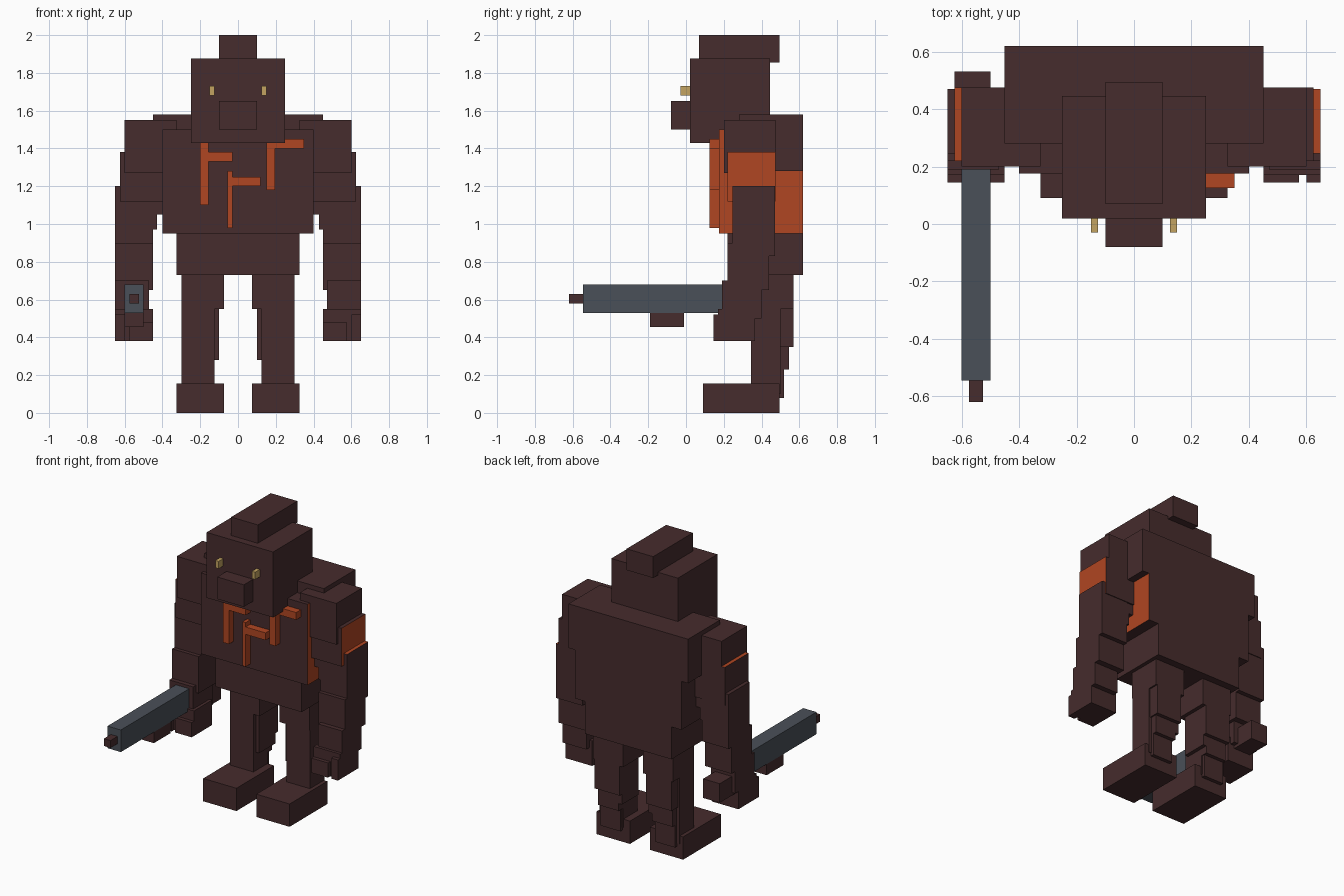
import bpy
import bmesh
from mathutils import Vector

cube = bpy.data.objects.get("Cube")
if cube:
    bpy.data.objects.remove(cube, do_unlink=True)


def material(name, rgb):
    mat = bpy.data.materials.new(name)
    mat.use_nodes = True
    mat.diffuse_color = (*rgb, 1)
    mat.node_tree.nodes["Principled BSDF"].inputs["Base Color"].default_value = (*rgb, 1)
    return mat


BROWN = material("dark_brown", (.061, .025, .026))
ORANGE = material("glowing_orange", (.434, .061, .016))
STEEL = material("gun_steel", (.068, .08, .098))
YELLOW = material("eye_yellow", (.55, .37, .12))
UP, LEFT = Vector((0, 0, 1)), Vector((1, 0, 0))


def block(name, x, y, z, mat=BROWN, glow=None):
    """Box from three ranges; the face pointing along glow is orange."""
    bm = bmesh.new()
    bmesh.ops.create_cube(bm, size=1)
    for v in bm.verts:
        for axis, span in enumerate((x, y, z)):
            v.co[axis] = max(span) if v.co[axis] > 0 else min(span)
    bm.normal_update()
    for f in bm.faces:
        f.material_index = int(glow is not None and f.normal.dot(glow) > .9)
    mesh = bpy.data.meshes.new(name)
    bm.to_mesh(mesh)
    bm.free()
    mesh.materials.append(mat)
    if glow is not None:
        mesh.materials.append(ORANGE)
    obj = bpy.data.objects.new(name, mesh)
    bpy.context.collection.objects.link(obj)
    return obj


def pair(name, x, y, z, mat=BROWN, left_glow=None, right_glow=None):
    """The same box on the left (+x) and right (-x)."""
    block("left_" + name, x, y, z, mat, left_glow)
    block("right_" + name, (-x[0], -x[1]), y, z, mat, right_glow)


# Head
block("head", (-.25, .25), (.02, .445), (1.43, 1.875))
block("crest", (-.1, .1), (.07, .495), (1.855, 2))
block("snout", (-.1, .1), (-.08, .02), (1.5, 1.65))
pair("eye", (.125, .15), (-.03, .02), (1.68, 1.73), YELLOW)

# Torso
block("upper_back", (-.45, .45), (.28, .62), (1.28, 1.58))
block("chest", (-.4, .4), (.175, .62), (.95, 1.5), glow=LEFT)
block("abdomen", (-.325, .325), (.22, .62), (.73, .95))

# Raised glowing cracks on the chest
cracks = [((-.2, -.155), (1.1, 1.45)), ((-.155, -.03), (1.33, 1.38)),
          ((.15, .195), (1.18, 1.45)), ((.195, .35), (1.4, 1.45)),
          ((-.055, -.03), (.98, 1.28)), ((-.03, .12), (1.2, 1.25))]
for i, (x, z) in enumerate(cracks):
    block(f"chest_crack_{i + 1}", x, (.125, .175), z, ORANGE)

# Arms
pair("shoulder", (.325, .6), (.2, .475), (1.27, 1.55))
pair("upper_arm", (.36, .625), (.22, .475), (1.12, 1.38), left_glow=LEFT, right_glow=UP)
pair("elbow", (.4, .6), (.25, .465), (1.05, 1.25))
pair("inner_elbow", (.43, .63), (.25, .465), (.97, 1.11))
pair("forearm", (.45, .65), (.245, .47), (.83, 1.2), left_glow=UP)
pair("lower_forearm", (.45, .65), (.22, .44), (.65, .9))
pair("wrist", (.47, .65), (.19, .4), (.5, .7))
pair("hand", (.45, .65), (.17, .365), (.38, .55))
pair("fingers", (.45, .575), (.145, .2), (.38, .48))
pair("thumb", (.6, .65), (.145, .2), (.38, .52))

# Legs
pair("thigh", (.075, .3), (.34, .57), (.55, .74))
pair("shin", (.125, .3), (.345, .5), (.1, .56))
pair("calf", (.1, .29), (.37, .57), (.35, .56))
pair("lower_calf", (.1, .28), (.37, .545), (.28, .36))
pair("ankle", (.125, .28), (.37, .545), (.23, .29))
pair("heel", (.13, .28), (.4, .52), (.08, .24))
pair("foot", (.075, .325), (.09, .495), (0, .155))

# Gun held by the right hand
block("gun_body", (-.6, -.5), (-.545, .25), (.53, .68), STEEL)
block("gun_muzzle", (-.575, -.525), (-.62, -.545), (.58, .63))
block("gun_magazine", (-.6, -.5), (-.19, -.01), (.455, .53))
block("gun_stock", (-.625, -.5), (.3, .53), (.48, .61))
